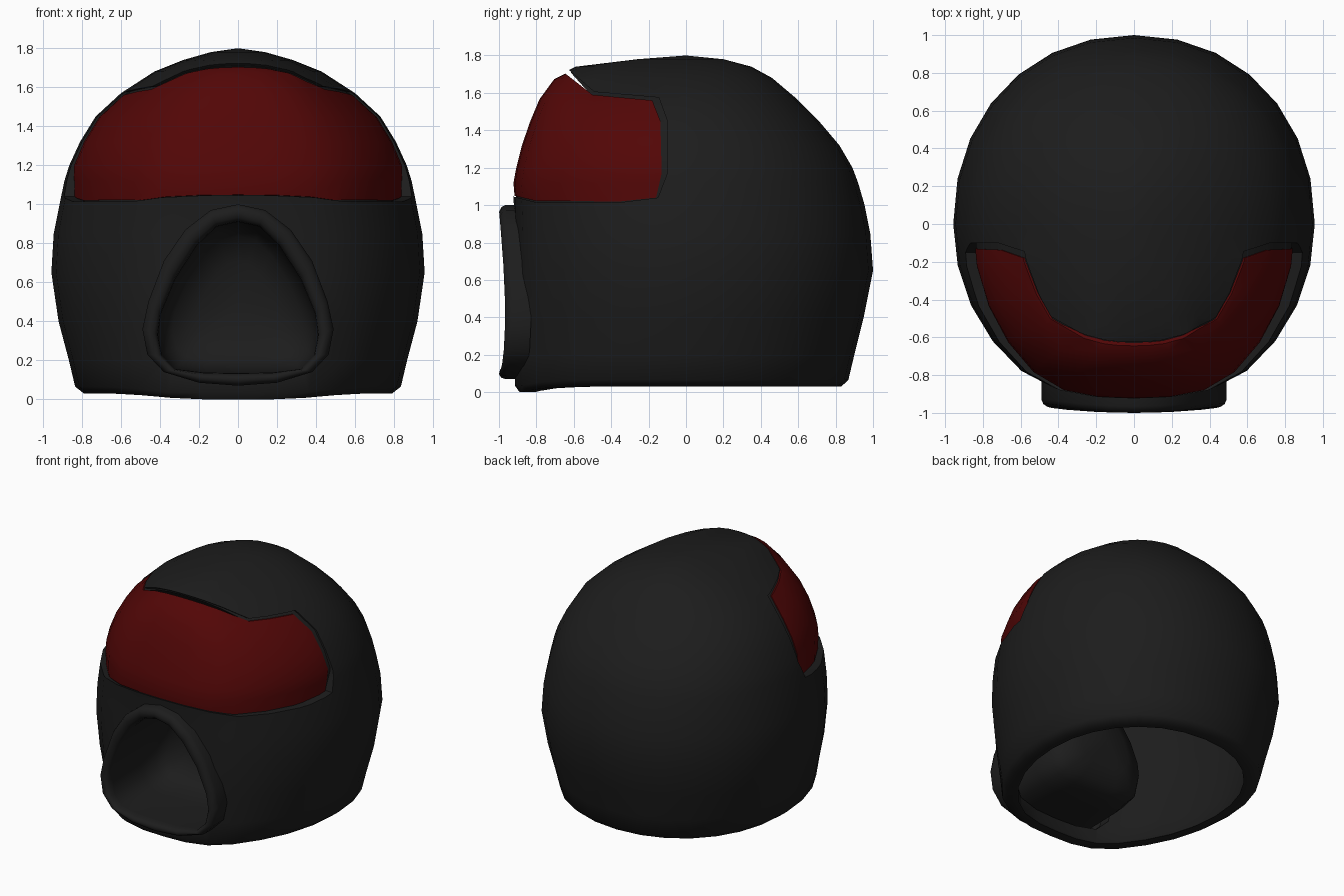
import bpy, bmesh, math

cube = bpy.data.objects.get("Cube")
if cube:
    bpy.data.objects.remove(cube, do_unlink=True)


def material(name, rgb):
    m = bpy.data.materials.new(name)
    m.use_nodes = True
    m.diffuse_color = (*rgb, 1)
    bsdf = next(n for n in m.node_tree.nodes if n.type == 'BSDF_PRINCIPLED')
    bsdf.inputs["Base Color"].default_value = (*rgb, 1)
    return m


charcoal = material("charcoal", (0.012, 0.012, 0.012))
dark_red = material("dark_red", (0.085, 0.002, 0.002))


def make_object(name, bm, mat):
    bmesh.ops.recalc_face_normals(bm, faces=bm.faces)
    mesh = bpy.data.meshes.new(name)
    bm.to_mesh(mesh)
    bm.free()
    obj = bpy.data.objects.new(name, mesh)
    bpy.context.collection.objects.link(obj)
    mesh.materials.append(mat)
    return obj


def bridge(bm, a, b):
    """Join two vertex loops; a loop of one vertex is a pole."""
    n = max(len(a), len(b))
    for i in range(n):
        j = (i + 1) % n
        if len(a) == 1:
            bm.faces.new((a[0], b[i], b[j]))
        elif len(b) == 1:
            bm.faces.new((a[i], a[j], b[0]))
        else:
            bm.faces.new((a[i], a[j], b[j], b[i]))


def loft(name, loops, mat):
    bm = bmesh.new()
    verts = [[bm.verts.new(p) for p in loop] for loop in loops]
    for a, b in zip(verts, verts[1:]):
        bridge(bm, a, b)
    if len(loops[0]) > 1 and len(loops[-1]) == 1 and name.endswith("core"):
        bm.faces.new(verts[0])
    return make_object(name, bm, mat)


def prism(name, points, place, lo, hi):
    """Extrude an outline between two offsets along one axis."""
    bm = bmesh.new()
    ends = [[bm.verts.new(place(p, t)) for p in points] for t in (lo, hi)]
    bridge(bm, *ends)
    for end in ends:
        bm.faces.new(end)
    obj = make_object(name, bm, charcoal)
    obj.hide_render = True
    return obj


def boolean(obj, cutter, operation):
    mod = obj.modifiers.new("cut", 'BOOLEAN')
    mod.operation, mod.solver, mod.object = operation, 'EXACT', cutter
    graph = bpy.context.evaluated_depsgraph_get()
    mesh = bpy.data.meshes.new_from_object(obj.evaluated_get(graph))
    obj.modifiers.clear()
    obj.data = mesh
    bpy.data.objects.remove(cutter, do_unlink=True)


def smooth(obj, degrees):
    bpy.ops.object.select_all(action='DESELECT')
    obj.select_set(True)
    bpy.context.view_layer.objects.active = obj
    bpy.ops.object.shade_smooth_by_angle(angle=math.radians(degrees))


# Helmet levels: height, half width, front depth, back depth
LEVELS = [
    (0.03, 0.79, 0.89, 0.83), (0.065, 0.835, 0.915, 0.868),
    (0.2, 0.867, 0.915, 0.9), (0.4, 0.92, 0.915, 0.95),
    (0.65, 0.957, 0.915, 1.0), (0.85, 0.945, 0.915, 0.985),
    (1.0, 0.915, 0.92, 0.955), (1.12, 0.89, 0.93, 0.92),
    (1.2, 0.865, 0.915, 0.89), (1.32, 0.81, 0.885, 0.82),
    (1.45, 0.73, 0.84, 0.71), (1.57, 0.6, 0.79, 0.59),
    (1.68, 0.43, 0.71, 0.46), (1.74, 0.28, 0.59, 0.35),
    (1.78, 0.14, 0.26, 0.2),
]
TOP, SEGMENTS = 1.8, 28
# The visor runs straight down where the shell keeps widening
VISOR_LEVELS = [(z, min(w, 0.86), f, b) for z, w, f, b in LEVELS]


def flatten_front(s):
    """Ellipse that is eased flat towards the face."""
    t = s * 1.087
    u = max(0, t - 0.85) / 0.237
    return t - 0.087 * u * u


def ring(level, scale):
    z, w, front, back = level
    z -= (1 - scale) * (z / TOP) ** 4
    pts = []
    for i in range(SEGMENTS):
        a = math.tau * i / SEGMENTS
        c, s = math.cos(a), math.sin(a)
        if s < 0:
            x, y = c, -flatten_front(-s) * front
        else:
            x, y = math.copysign(abs(c) ** 0.95, c), s ** 0.95 * back
        dip = 0.03 * min(1, max(0, -y / 0.88) ** 8) if z < 0.1 else 0
        pts.append((x * w * scale, y * scale, z - dip))
    return pts


def dome_loops(levels, scale):
    return [ring(lv, scale) for lv in levels] + [[(0, 0, TOP - (1 - scale))]]


def dome(name, levels, scale, thickness, mat):
    inside = dome_loops(levels, scale - thickness)
    return loft(name, inside[::-1] + dome_loops(levels, scale), mat)


def across(p, t):
    return (t, p[0], p[1])


# Shell with a shallow rebate around the eye opening
shell = dome("helmet_shell", LEVELS, 1.0, 0.085, charcoal)
rebate = [(-0.15, 1.04), (-0.1, 1.17), (-0.1, 1.45), (-0.145, 1.575),
          (-0.49, 1.605), (-0.635, 1.73), (-1.1, 2.1), (-1.1, 1.05),
          (-0.92, 1.045), (-0.8, 1.015), (-0.35, 1.015)]
layer = prism("rebate_cutter", rebate, across, -1.2, 1.2)
core = loft("rebate_core", dome_loops(VISOR_LEVELS, 0.985), charcoal)
boolean(layer, core, 'DIFFERENCE')
boolean(shell, layer, 'DIFFERENCE')

# Eye opening, a little smaller than the visor so that it rests on a ledge
opening = [(-0.18, 1.05), (-0.155, 1.17), (-0.16, 1.45), (-0.2, 1.54),
           (-0.5, 1.58), (-0.635, 1.73), (-1.1, 2.1), (-1.1, 1.06),
           (-0.92, 1.06), (-0.8, 1.035), (-0.35, 1.033)]
boolean(shell, prism("opening_cutter", opening, across, -1.2, 1.2), 'DIFFERENCE')

# Visor sheet
visor = dome("visor", VISOR_LEVELS, 0.992, 0.02, dark_red)
outline = [(-0.16, 1.04), (-0.13, 1.17), (-0.137, 1.45), (-0.18, 1.56),
           (-0.5, 1.59), (-0.66, 1.715), (-1.1, 1.85), (-1.1, 1.05),
           (-0.92, 1.05), (-0.8, 1.022), (-0.35, 1.02)]
boolean(visor, prism("visor_cutter", outline, across, -1.2, 1.2), 'INTERSECT')

# Breathing port: half outlines from top to bottom, mirrored
OUTER = [(0, 1.0), (0.14, 0.97), (0.27, 0.87), (0.38, 0.71), (0.46, 0.5),
         (0.49, 0.36), (0.465, 0.23), (0.38, 0.14), (0.2, 0.085), (0, 0.07)]
INNER = [(0, 0.91), (0.11, 0.885), (0.21, 0.79), (0.32, 0.62), (0.395, 0.44),
         (0.41, 0.33), (0.39, 0.225), (0.32, 0.155), (0.17, 0.137), (0, 0.135)]


def mirrored(half):
    return half + [(-x, z) for x, z in reversed(half[1:-1])]


outer, inner = mirrored(OUTER), mirrored(INNER)


def port_loop(mix, y, scale=1.0):
    """Outline between outer (0) and inner (1), wrapped around the face."""
    pts = []
    for (ox, oz), (ix, iz) in zip(outer, inner):
        x = (ox + (ix - ox) * mix) * scale
        z = 0.5 + (oz + (iz - oz) * mix - 0.5) * scale
        bow = 0.012 * (1 - abs(z - 0.55) / 0.45)
        pts.append((x, y + 0.12 * x * x + bow, z))
    return pts


hole = [(x * 1.05, 0.52 + (z - 0.52) * 1.05) for x, z in inner]
boolean(shell, prism("port_cutter", hole, lambda p, t: (p[0], t, p[1]), -1.2, -0.5),
        'DIFFERENCE')

rim = loft("breathing_port_rim", [port_loop(m, y) for m, y in (
    (0, -0.865), (0, -0.965), (0.12, -0.987), (0.4, -1.0),
    (0.75, -0.995), (0.95, -0.97), (1, -0.94))], charcoal)

# Hollow cup behind the port
cup = loft("breathing_cup", [port_loop(1, y, s) for y, s in (
    (-0.94, 1), (-0.6, 0.99), (-0.45, 0.94), (-0.37, 0.82), (-0.32, 0.5))]
    + [[(0, -0.29, 0.5)]], charcoal)

for part, angle in ((shell, 50), (visor, 35), (rim, 60), (cup, 60)):
    smooth(part, angle)
